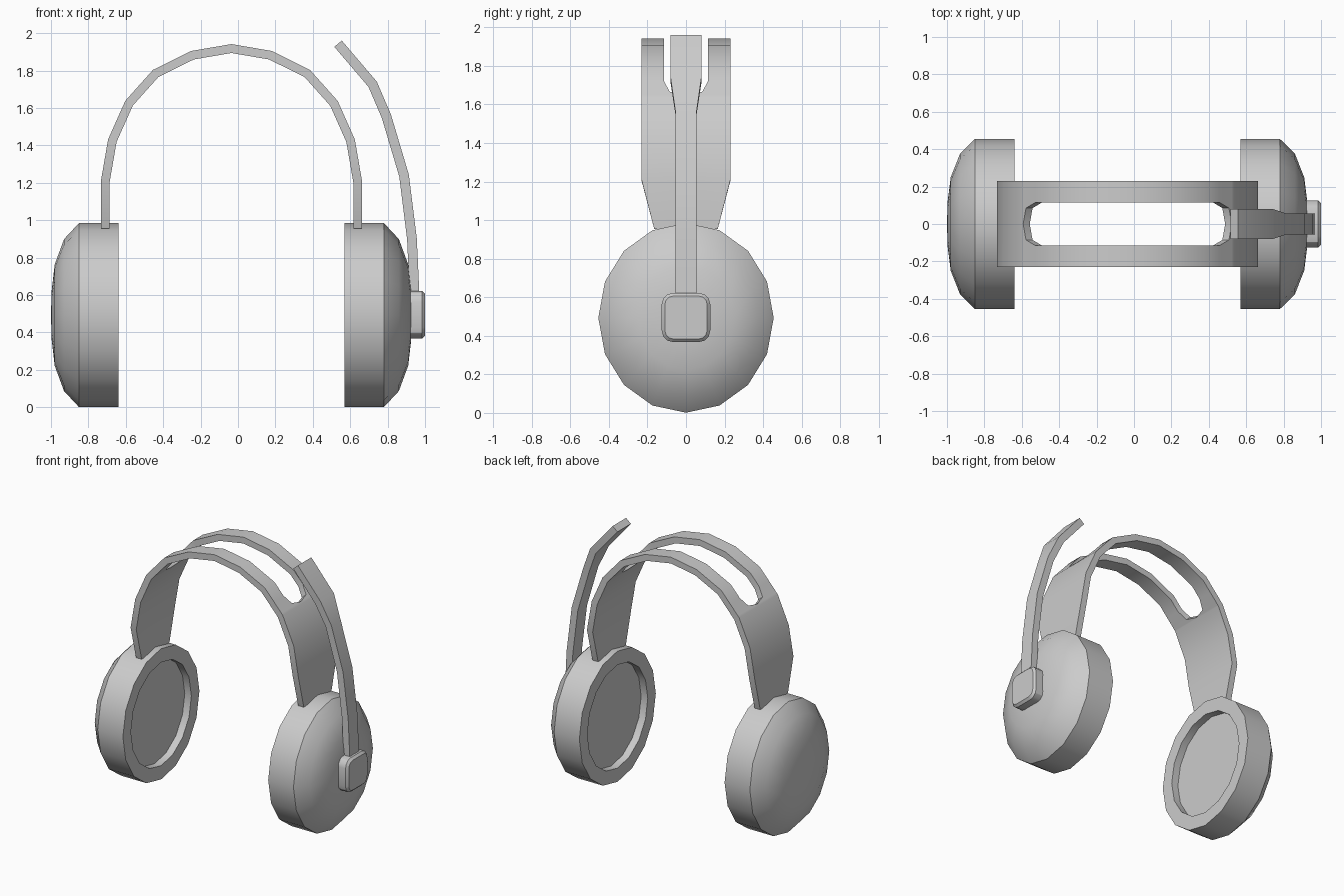
import bpy, bmesh, math
from mathutils import Vector

if "Cube" in bpy.data.objects:
    bpy.data.objects.remove(bpy.data.objects["Cube"], do_unlink=True)

MID = -0.035      # symmetry plane of the cups and headband
CUP_Z = 0.493

grey = bpy.data.materials.new("plain grey")
grey.use_nodes = True
grey.diffuse_color = (0.6, 0.6, 0.6, 1)
grey.node_tree.nodes["Principled BSDF"].inputs["Base Color"].default_value = (0.6, 0.6, 0.6, 1)


def finish(name, bm, thickness=0.0):
    """Turn a bmesh into a shaded object, optionally thickened."""
    bmesh.ops.remove_doubles(bm, verts=bm.verts, dist=0.0005)
    bmesh.ops.recalc_face_normals(bm, faces=bm.faces)
    mesh = bpy.data.meshes.new(name)
    bm.to_mesh(mesh)
    bm.free()
    mesh.materials.append(grey)
    ob = bpy.data.objects.new(name, mesh)
    bpy.context.collection.objects.link(ob)
    bpy.ops.object.select_all(action="DESELECT")
    ob.select_set(True)
    bpy.context.view_layer.objects.active = ob
    if thickness:
        mod = ob.modifiers.new("thickness", "SOLIDIFY")
        mod.thickness = thickness
        mod.offset = 0
        mod.use_even_offset = True
        bpy.ops.object.modifier_apply(modifier=mod.name)
    bpy.ops.object.shade_smooth_by_angle(angle=math.radians(30))
    return ob


def skin(bm, rows, closed=False, skip=lambda i, j: False):
    """Bridge consecutive rows of points with quads."""
    grid = [[bm.verts.new(p) for p in row] for row in rows]
    n = len(grid[0])
    for i in range(len(grid) - 1):
        for j in range(n if closed else n - 1):
            if not skip(i, j):
                k = (j + 1) % n
                bm.faces.new((grid[i][j], grid[i][k], grid[i + 1][k], grid[i + 1][j]))


# Ear cups: lathed profile (distance from the middle, radius factor)
cup_profile = [(0.66, 0), (0.66, 0.79), (0.605, 0.79), (0.605, 1), (0.815, 1),
               (0.895, 0.826), (0.945, 0.55), (0.961, 0.27), (0.965, 0)]
for side, name in ((1, "left_ear_cup"), (-1, "right_ear_cup")):
    bm = bmesh.new()
    angles = [math.tau * k / 16 for k in range(16)]
    skin(bm, [[(MID + side * d, 0.455 * r * math.sin(a), CUP_Z + 0.492 * r * math.cos(a))
               for a in angles] for d, r in cup_profile], closed=True)
    finish(name, bm)

# Headband: half arch of (distance, height, half width, slot half width)
half = [(0.675, 0.955, 0.165, 0.08), (0.675, 1.205, 0.23, 0.08),
        (0.637, 1.425, 0.23, 0.08), (0.548, 1.625, 0.23, 0.08),
        (0.54, 1.634, 0.23, 0), (0.525, 1.651, 0.23, 0.085),
        (0.475, 1.707, 0.23, 0.115), (0.405, 1.785, 0.23, 0.115),
        (0.208, 1.8825, 0.23, 0.115), (0, 1.918, 0.23, 0.115)]
arch = [(-d, z, w, s) for d, z, w, s in half] + half[-2::-1]
slot_start, slot_end = 4, len(arch) - 5
bm = bmesh.new()
skin(bm, [[(MID + d, y, z) for y in (-w, -s, s, w)] for d, z, w, s in arch],
     skip=lambda i, j: j == 1 and slot_start <= i < slot_end)
finish("headband", bm, 0.047)

# Microphone arm, widening towards the tip
arm = [(0.945, 0.58, 0.055), (0.93, 0.9, 0.055), (0.888, 1.238, 0.055),
       (0.793, 1.557, 0.055), (0.72, 1.727, 0.08), (0.535, 1.944, 0.08)]
bm = bmesh.new()
skin(bm, [[(x, -w, z), (x, w, z)] for x, z, w in arm])
finish("microphone_arm", bm, 0.052)

# Pivot block: rounded square with a chamfered outer face
bm = bmesh.new()
bmesh.ops.create_cube(bm, size=1)
for v in bm.verts:
    v.co = Vector((0.955 + 0.09 * v.co.x, 0.252 * v.co.y, 0.495 + 0.256 * v.co.z))
corners = [e for e in bm.edges if abs(e.verts[0].co.x - e.verts[1].co.x) > 0.05]
bmesh.ops.bevel(bm, geom=corners, offset=0.06, segments=3, profile=0.5, affect="EDGES")
rim = [e for e in bm.edges if all(v.co.x > 0.99 for v in e.verts)]
bmesh.ops.bevel(bm, geom=rim, offset=0.016, segments=1, affect="EDGES")
finish("microphone_pivot", bm)
